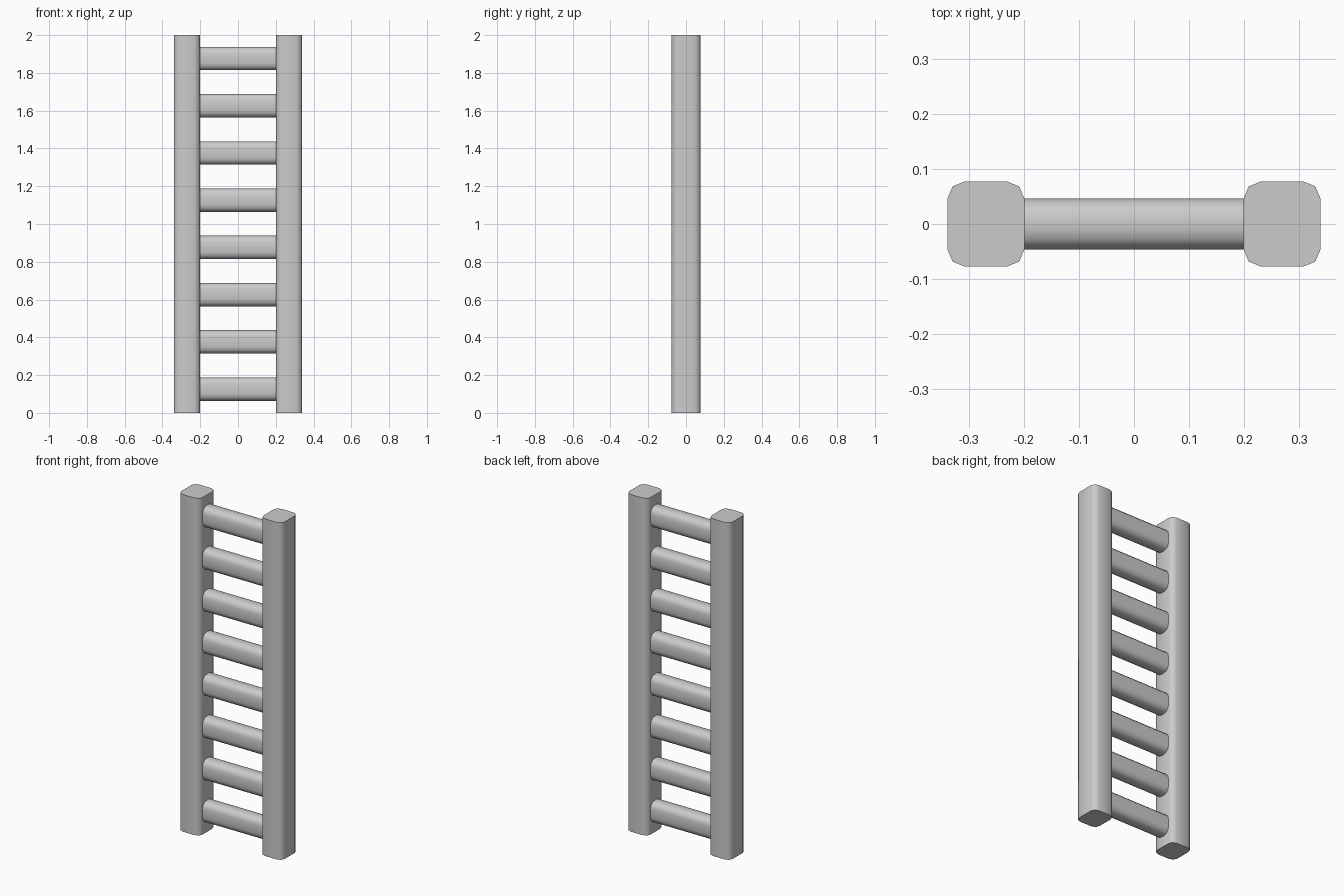
import bpy, bmesh, math
from mathutils import Vector

if "Cube" in bpy.data.objects:
    bpy.data.objects.remove(bpy.data.objects["Cube"])


def rounded_profile(a, b, r, steps):
    """Rounded rectangle outline with half sizes a, b and corner radius r."""
    pts = []
    for q, (sx, sy) in enumerate([(1, 1), (-1, 1), (-1, -1), (1, -1)]):
        for i in range(steps + 1):
            t = (q + i / steps) * math.pi / 2
            pts.append((sx * (a - r) + r * math.cos(t), sy * (b - r) + r * math.sin(t)))
    return pts


def extrude_part(name, points, direction):
    bm = bmesh.new()
    face = bm.faces.new([bm.verts.new(p) for p in points])
    ext = bmesh.ops.extrude_face_region(bm, geom=[face], use_keep_orig=True)
    verts = [g for g in ext["geom"] if isinstance(g, bmesh.types.BMVert)]
    bmesh.ops.translate(bm, vec=Vector(direction), verts=verts)
    bmesh.ops.recalc_face_normals(bm, faces=bm.faces[:])
    mesh = bpy.data.meshes.new(name)
    bm.to_mesh(mesh)
    bm.free()
    obj = bpy.data.objects.new(name, mesh)
    bpy.context.collection.objects.link(obj)
    bpy.ops.object.select_all(action='DESELECT')
    obj.select_set(True)
    bpy.context.view_layer.objects.active = obj
    bpy.ops.object.shade_smooth_by_angle(angle=math.radians(50))
    return obj


# Side rails: upright posts with softened corners
rail = rounded_profile(0.07, 0.0775, 0.031, 2)
for side, x in (("left", -0.27), ("right", 0.27)):
    extrude_part(side + "_rail", [(x + u, v, 0) for u, v in rail], (0, 0, 2))

# Rungs: eight evenly spaced rounded bars, ends just inside the rails
rung = rounded_profile(0.0465, 0.062, 0.036, 3)
for i in range(8):
    z = 0.126 + 0.25 * i
    extrude_part(f"rung_{i + 1}", [(-0.205, u, z + v) for u, v in rung], (0.41, 0, 0))
